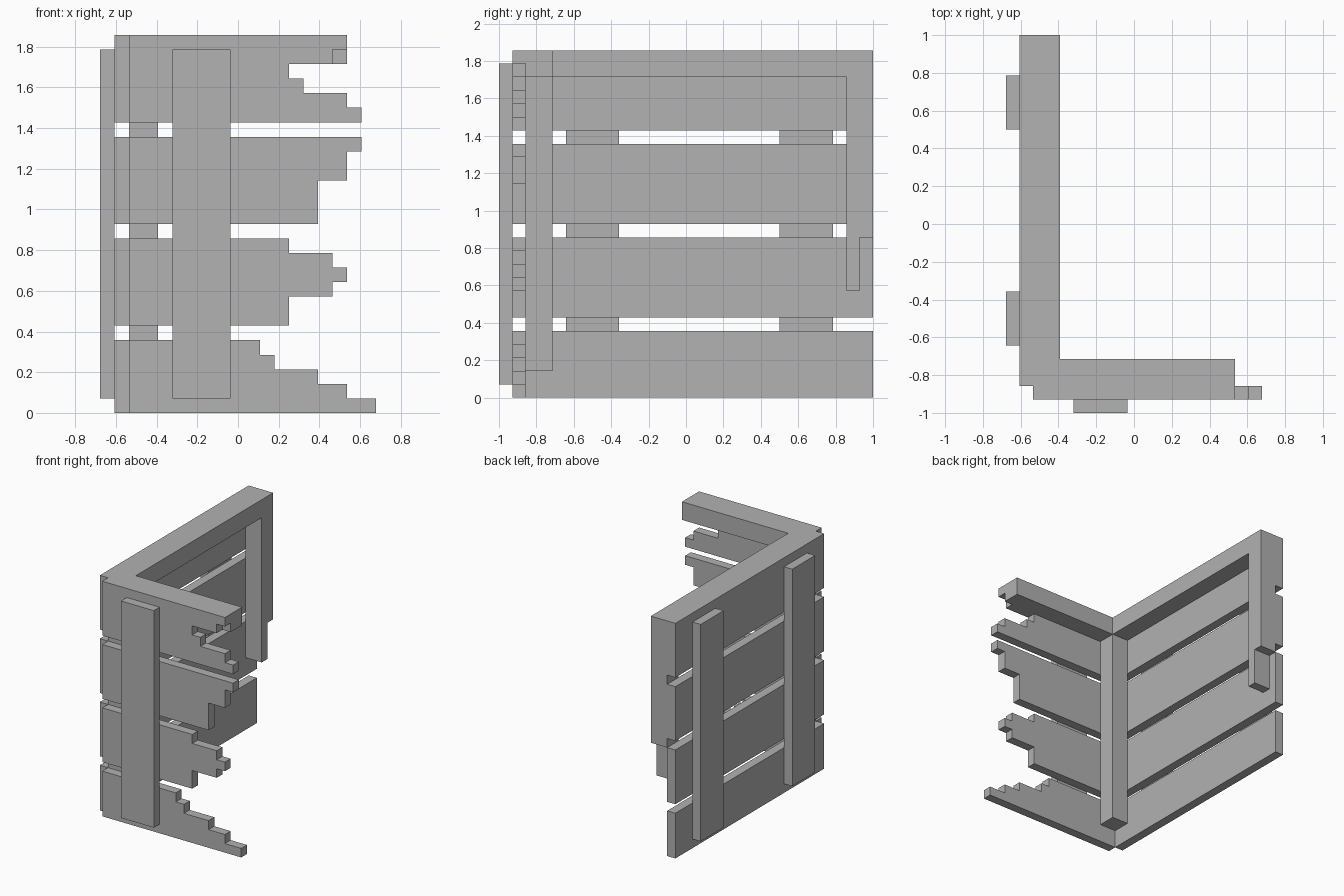
import bpy
import bmesh
from mathutils import Vector

cube = bpy.data.objects.get("Cube")
if cube:
    bpy.data.objects.remove(cube, do_unlink=True)

U = 1 / 14                             # one grid cell
ORIGIN = Vector((-9.5, -14, 0))        # grid corner, in cells

wood = bpy.data.materials.new("grey_wood")
wood.use_nodes = True
GREY = (0.445, 0.445, 0.445, 1)
wood.diffuse_color = GREY
wood.node_tree.nodes["Principled BSDF"].inputs["Base Color"].default_value = GREY


def prism(name, outline, y0, y1):
    """Extrude an (x, z) outline in cells from y0 to y1."""
    bm = bmesh.new()
    face = bm.faces.new([bm.verts.new((ORIGIN + Vector((x, y0, z))) * U)
                         for x, z in outline])
    ext = bmesh.ops.extrude_face_region(bm, geom=[face])
    moved = [v for v in ext["geom"] if isinstance(v, bmesh.types.BMVert)]
    bmesh.ops.translate(bm, verts=moved, vec=(0, (y1 - y0) * U, 0))
    bmesh.ops.recalc_face_normals(bm, faces=bm.faces)
    mesh = bpy.data.meshes.new(name)
    bm.to_mesh(mesh)
    bm.free()
    mesh.materials.append(wood)
    obj = bpy.data.objects.new(name, mesh)
    bpy.context.collection.objects.link(obj)
    return obj


def box(name, x, y, z):
    return prism(name, [(x[0], z[0]), (x[1], z[0]), (x[1], z[1]), (x[0], z[1])], *y)


def broken_board(name, base, ends):
    """Front board whose right end is stepped: one end position per row."""
    outline = [(2, base)]
    for row, end in enumerate(ends):
        if row == 0 or end != ends[row - 1]:
            if row:
                outline.append((ends[row - 1], base + row))
            outline.append((end, base + row))
    top = base + len(ends)
    outline += [(ends[-1], top), (2, top)]
    return prism(name, outline, 1, 2)


# Splintered front boards and whole side boards, bottom to top
front_ends = [
    (0, [19, 17, 15, 12, 11]),
    (6, [13, 13, 16, 17, 16, 13]),
    (13, [15, 15, 15, 17, 17, 18]),
    (20, [18, 17, 14, 13, 16, 17]),
]
for n, (base, ends) in enumerate(front_ends, 1):
    broken_board(f"front_board_{n}", base, ends)
    box(f"side_board_{n}", (1, 2), (2, 28), (base, base + len(ends)))

# Outer battens
box("front_batten", (5, 9), (0, 1), (1, 25))
box("side_batten_front", (0, 1), (5, 9), (1, 25))
box("side_batten_back", (0, 1), (21, 25), (1, 25))

# Inner frame: corner post, top rails and the snapped back post
box("corner_post", (2, 4), (2, 4), (2, 26))
box("front_top_rail", (4, 17), (2, 4), (24, 26))
box("side_top_rail", (2, 4), (4, 28), (24, 26))
box("back_post", (2, 4), (26, 28), (12, 24))
box("back_post_stub", (2, 4), (26, 27), (8, 12))
